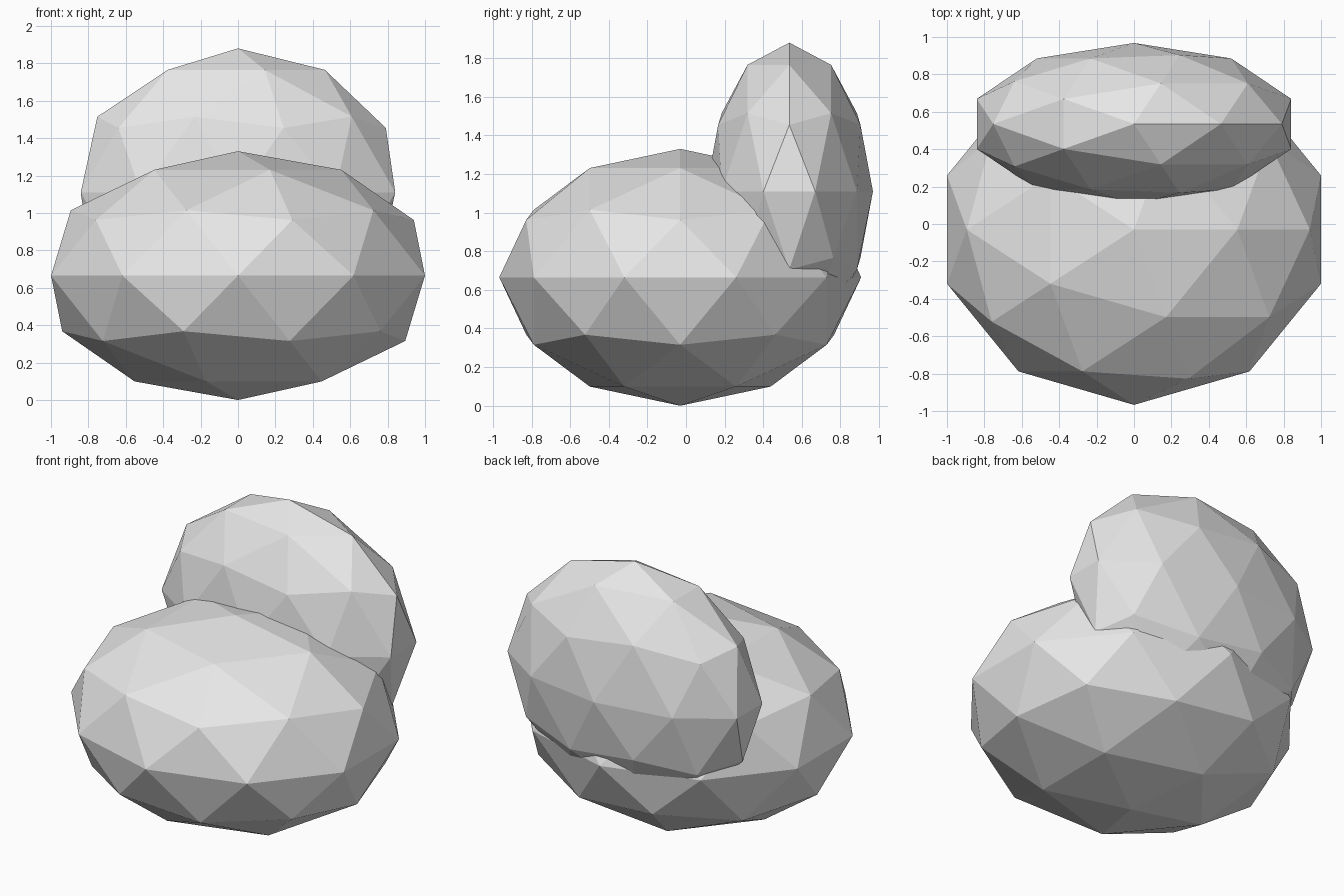
import bpy

# Remove the default cube
cube = bpy.data.objects.get("Cube")
if cube:
    bpy.data.objects.remove(cube, do_unlink=True)

# One plain grey colour
grey = bpy.data.materials.new("light_grey")
grey.use_nodes = True
colour = (0.8, 0.8, 0.8, 1)
grey.diffuse_color = colour
for node in grey.node_tree.nodes:
    if node.type == 'BSDF_PRINCIPLED':
        node.inputs["Base Color"].default_value = colour


def faceted_boulder(name, centre, radii):
    """Low-poly stone: a flat-shaded icosphere squashed to the given radii."""
    bpy.ops.mesh.primitive_ico_sphere_add(subdivisions=2, radius=1, location=centre)
    stone = bpy.context.object
    stone.name = name
    stone.scale = radii
    bpy.ops.object.transform_apply(location=False, rotation=False, scale=True)
    stone.data.materials.append(grey)
    bpy.ops.object.shade_flat()
    return stone


# Wide boulder at the front, resting on the ground
faceted_boulder("front_boulder", (0, -0.03, 0.665), (1.051, 0.937, 0.665))

# Thin upright boulder sunk into the back of it
faceted_boulder("back_boulder", (0, 0.535, 1.11), (0.884, 0.433, 0.77))
